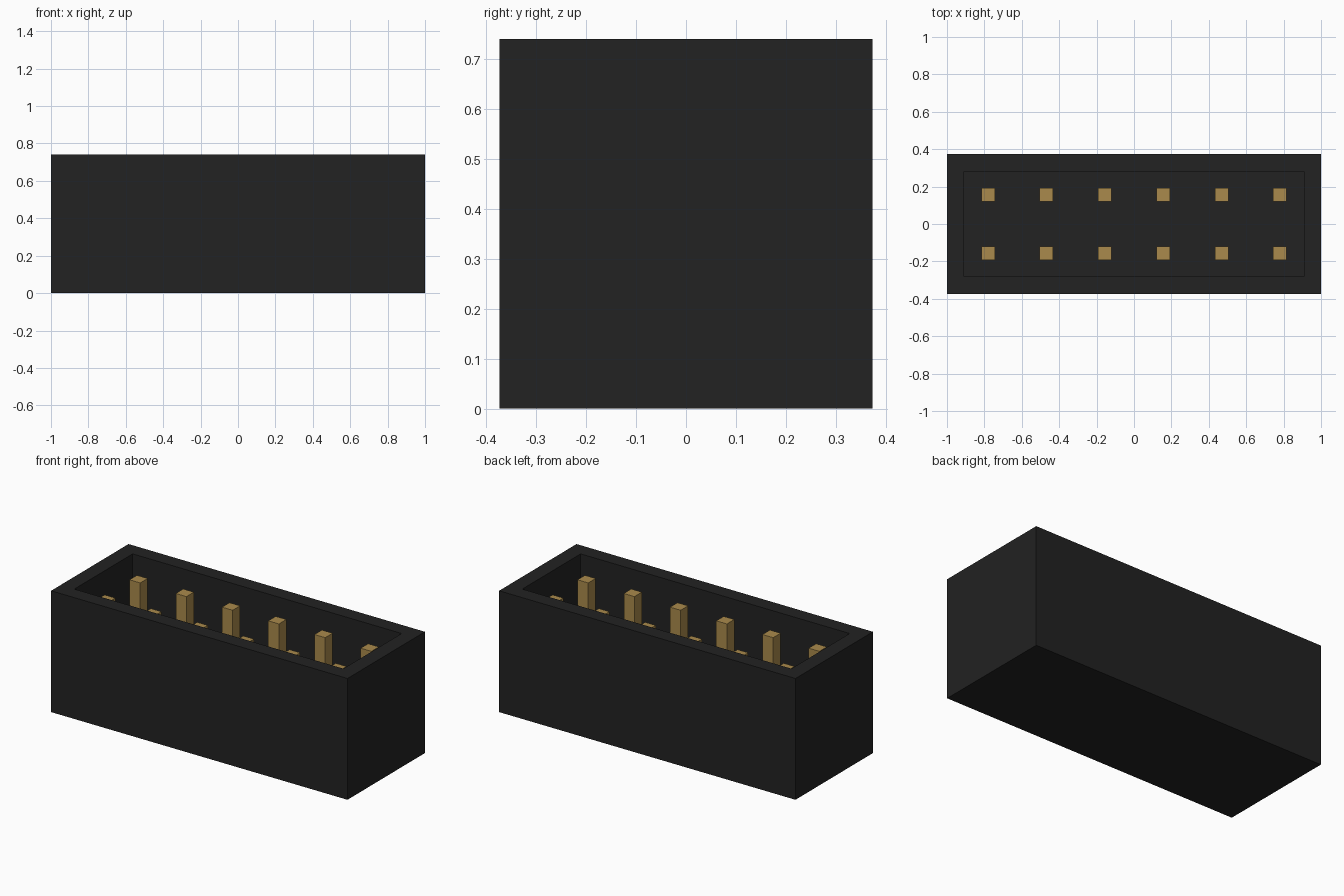
import bpy
import bmesh

cube = bpy.data.objects.get("Cube")
if cube:
    bpy.data.objects.remove(cube, do_unlink=True)

LENGTH, DEPTH, HEIGHT = 2.0, 0.746, 0.74
WALL = 0.092
FLOOR = 0.2
PITCH = 0.312
PIN_WIDTH, PIN_TOP = 0.072, 0.668


def make_material(name, rgb):
    mat = bpy.data.materials.new(name)
    mat.use_nodes = True
    mat.diffuse_color = (*rgb, 1)
    mat.node_tree.nodes["Principled BSDF"].inputs["Base Color"].default_value = (*rgb, 1)
    return mat


def make_box(name, size, base, mat):
    """Flat-shaded box whose bottom centre is at base."""
    bm = bmesh.new()
    bmesh.ops.create_cube(bm, size=1)
    bmesh.ops.scale(bm, vec=size, verts=bm.verts)
    bmesh.ops.translate(bm, vec=(0, 0, size[2] / 2), verts=bm.verts)
    mesh = bpy.data.meshes.new(name)
    bm.to_mesh(mesh)
    bm.free()
    mesh.materials.append(mat)
    obj = bpy.data.objects.new(name, mesh)
    obj.location = base
    bpy.context.collection.objects.link(obj)
    return obj


black = make_material("black plastic", (0.016, 0.016, 0.016))
gold = make_material("gold metal", (0.40, 0.255, 0.072))

# Open-topped housing: inset the top face and push it down to the floor
housing = make_box("housing", (LENGTH, DEPTH, HEIGHT), (0, 0, 0), black)
bm = bmesh.new()
bm.from_mesh(housing.data)
top = max(bm.faces, key=lambda f: f.calc_center_median().z)
bmesh.ops.inset_region(bm, faces=[top], thickness=WALL, use_even_offset=True)
well = bmesh.ops.extrude_discrete_faces(bm, faces=[top])["faces"][0]
bmesh.ops.translate(bm, vec=(0, 0, FLOOR - HEIGHT), verts=well.verts)
bmesh.ops.recalc_face_normals(bm, faces=bm.faces)
bm.to_mesh(housing.data)
bm.free()

# Two rows of six square pins standing on the floor
for row, side in (("front", -1), ("back", 1)):
    for i in range(6):
        x = (i - 2.5) * PITCH
        make_box(f"{row}_pin_{i + 1}", (PIN_WIDTH, PIN_WIDTH, PIN_TOP - FLOOR),
                 (x, side * PITCH / 2, FLOOR), gold)
